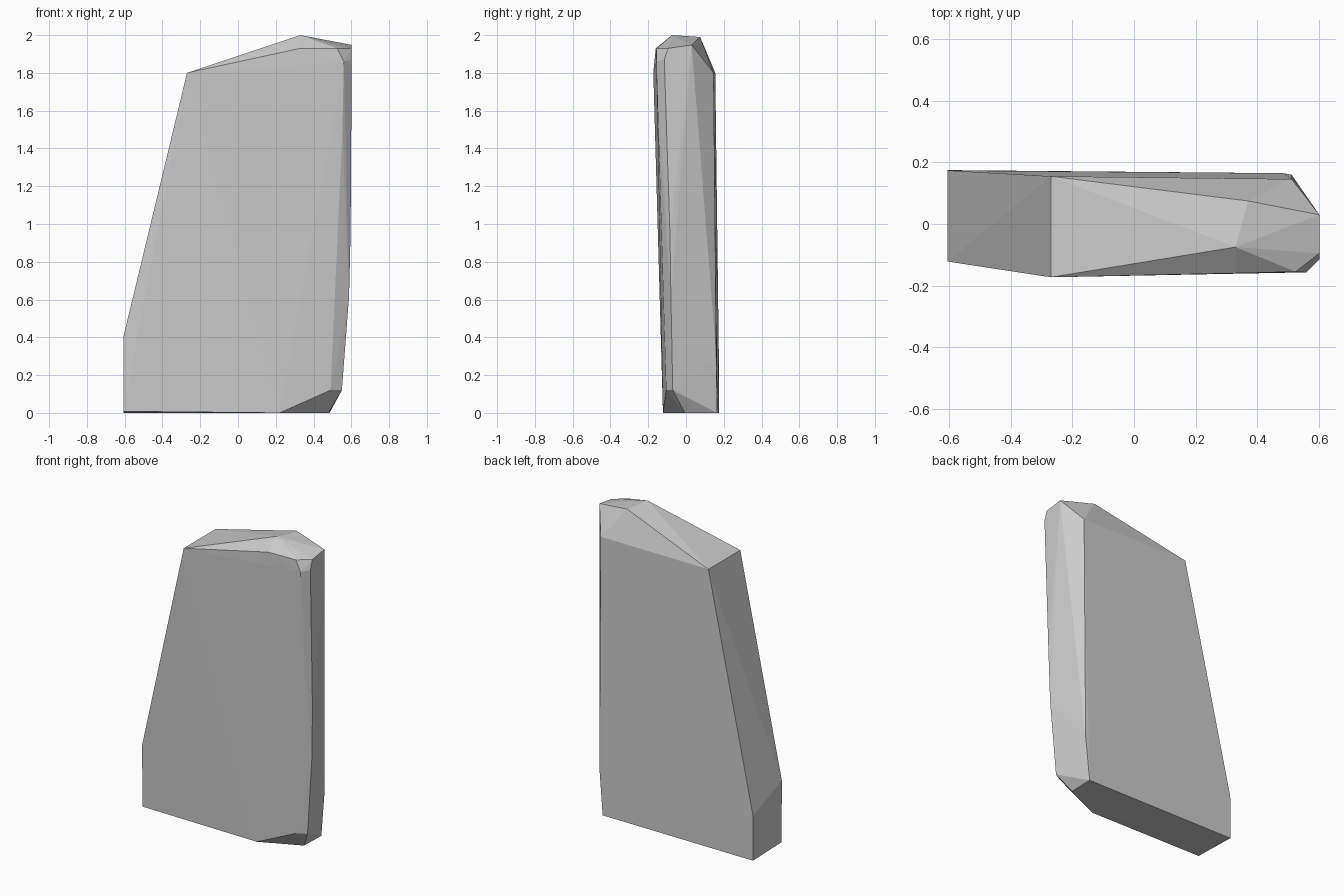
import bpy, bmesh

# Corner points of the faceted stone slab, grouped by region
base = [(-0.605, 0.175, 0), (-0.605, -0.12, 0.008), (0.22, -0.122, 0),
        (0.48, -0.005, 0), (0.485, 0.165, 0)]
lower = [(-0.605, 0.174, 0.29), (-0.605, -0.122, 0.41), (0.49, -0.105, 0.12),
         (0.55, -0.07, 0.12), (0.512, 0.16, 0.3)]
right_edge = [(0.588, -0.08, 0.62), (0.596, -0.085, 0.95), (0.553, -0.146, 1.5)]
shoulder = [(-0.27, 0.155, 1.8), (-0.27, -0.173, 1.8), (0.512, 0.146, 1.8),
            (0.56, -0.157, 1.86), (0.602, -0.115, 1.87)]
crown = [(0.33, -0.16, 1.93), (0.525, -0.155, 1.93), (0.602, -0.095, 1.93),
         (0.602, 0.03, 1.948), (0.33, -0.075, 2.0), (0.37, 0.075, 1.99)]

# Slab is the flat-shaded convex hull of those corners
bm = bmesh.new()
for p in base + lower + right_edge + shoulder + crown:
    bm.verts.new(p)
hull = bmesh.ops.convex_hull(bm, input=bm.verts)
loose = [v for v in bm.verts if not v.link_faces]
bmesh.ops.delete(bm, geom=loose, context='VERTS')
bmesh.ops.recalc_face_normals(bm, faces=bm.faces)
mesh = bpy.data.meshes.new("stone_slab")
bm.to_mesh(mesh)
bm.free()
slab = bpy.data.objects.new("stone_slab", mesh)
bpy.context.collection.objects.link(slab)
